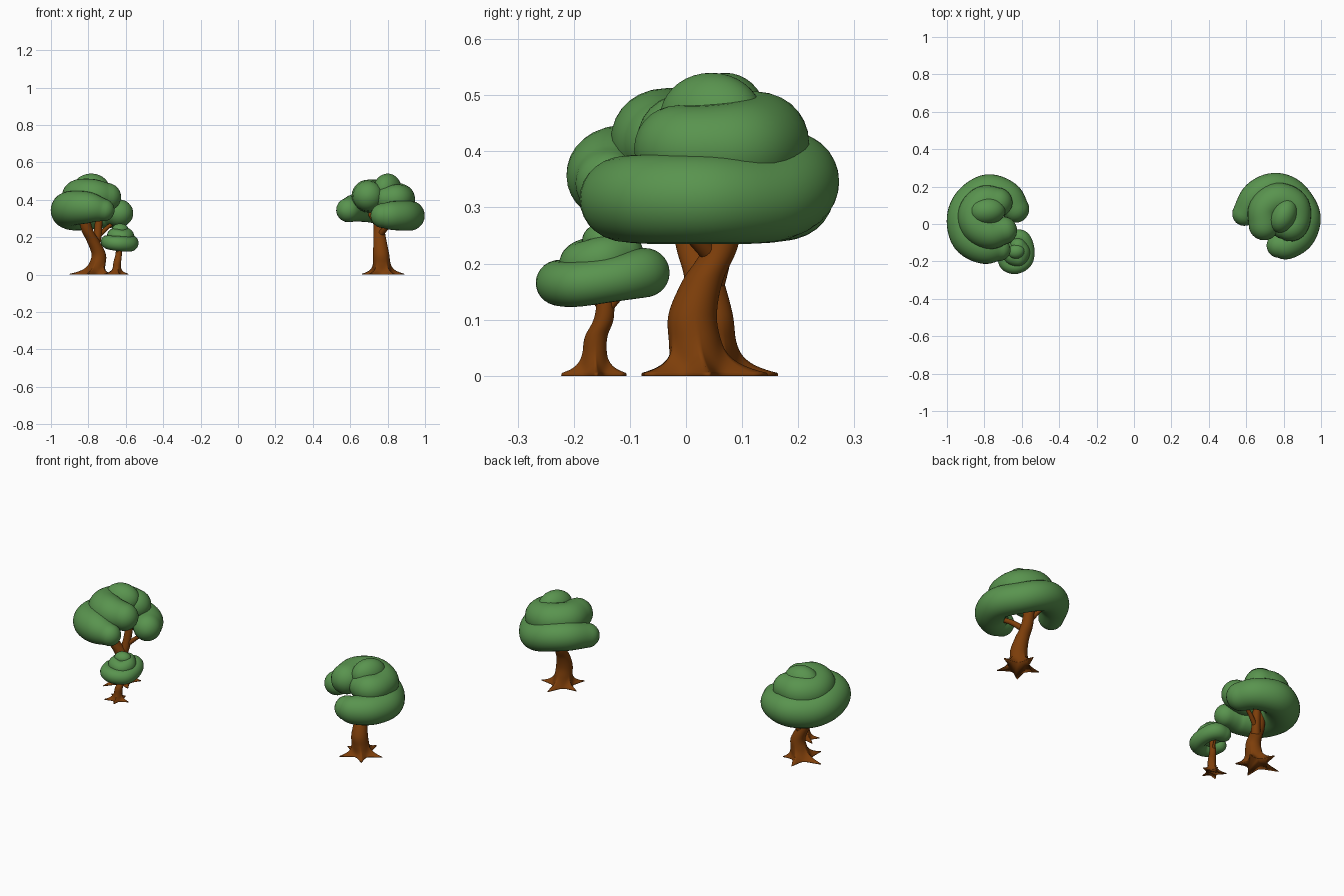
import bpy, bmesh, math
from mathutils import Vector, Matrix


def material(name, rgb):
    m = bpy.data.materials.new(name)
    m.diffuse_color = (*rgb, 1)
    return m


LEAF = material("leaf green", (0.100, 0.295, 0.077))
BARK = material("bark brown", (0.205, 0.048, 0.003))


def finish(name, bm, mat):
    bmesh.ops.recalc_face_normals(bm, faces=bm.faces)
    for f in bm.faces:
        f.smooth = True
    me = bpy.data.meshes.new(name)
    bm.to_mesh(me)
    bm.free()
    me.materials.append(mat)
    ob = bpy.data.objects.new(name, me)
    bpy.context.collection.objects.link(ob)
    return ob


def spline(pts, steps=6):
    """Catmull-Rom through (x, y, z, radius) points."""
    p = [Vector(q) for q in pts]
    p = [2 * p[0] - p[1]] + p + [2 * p[-1] - p[-2]]
    out = []
    for i in range(1, len(p) - 2):
        a, b, c, d = p[i - 1:i + 3]
        for s in range(steps):
            t = s / steps
            out.append(0.5 * (2 * b + (c - a) * t + (2 * a - 5 * b + 4 * c - d) * t * t
                              + (3 * b - a - 3 * c + d) * t ** 3))
    return out + [p[-2]]


def loft(bm, rings):
    rows = [[bm.verts.new(v) for v in r] for r in rings]
    n = len(rows[0])
    for a, b in zip(rows, rows[1:]):
        for j in range(n):
            bm.faces.new((a[j], a[(j + 1) % n], b[(j + 1) % n], b[j]))
    bm.faces.new(rows[0][::-1])
    bm.faces.new(rows[-1])


def tube(name, pts, mat, ref=(0, 0, 1), seg=28):
    """Round-ended sausage along a path with varying radius."""
    s = spline(pts)
    c = [(q.xyz, q.w) for q in s]
    tan = [(c[min(i + 1, len(c) - 1)][0] - c[max(i - 1, 0)][0]).normalized()
           for i in range(len(c))]
    stations = [(p, t, r) for (p, r), t in zip(c, tan)]
    caps = [math.radians(a) for a in (15, 30, 45, 60, 75, 86)]
    p, t, r = stations[0]
    head = [(p - t * r * math.sin(a), t, r * math.cos(a)) for a in reversed(caps)]
    p, t, r = stations[-1]
    tail = [(p + t * r * math.sin(a), t, r * math.cos(a)) for a in caps]
    rings = []
    for p, t, r in head + stations + tail:
        side = t.cross(Vector(ref)).normalized()
        up = side.cross(t)
        rings.append([p + r * (math.cos(k) * side + math.sin(k) * up)
                      for k in (math.tau * j / seg for j in range(seg))])
    bm = bmesh.new()
    loft(bm, rings)
    return finish(name, bm, mat)


def blob(name, loc, size, turn):
    bm = bmesh.new()
    m = (Matrix.Translation(loc) @ Matrix.Rotation(math.radians(turn), 4, 'Z')
         @ Matrix.Diagonal((*size, 1)))
    bmesh.ops.create_uvsphere(bm, u_segments=32, v_segments=18, radius=1, matrix=m)
    return finish(name, bm, LEAF)


def trunk(name, pts, roots, decay, seg=72):
    """Leaning trunk whose foot spreads into pointed roots (angle, length)."""
    rings = []
    for q in spline(pts, 10):
        ring = []
        for j in range(seg):
            a = math.tau * j / seg
            r = q.w
            fall = math.exp(-max(q.z - 0.005, 0) / decay)
            for ang, length in roots:
                d = abs((a - math.radians(ang) + math.pi) % math.tau - math.pi)
                r += length * fall * math.exp(-d / 0.24)
            ring.append(Vector((q.x + r * math.cos(a), q.y + r * math.sin(a), q.z)))
        rings.append(ring)
    bm = bmesh.new()
    loft(bm, rings)
    return finish(name, bm, BARK)


def tree(prefix, foot, roots, decay, branches, lower, upper, top):
    trunk(prefix + "_trunk", foot, roots, decay)
    for i, b in enumerate(branches):
        tube(f"{prefix}_branch_{i + 1}", b, BARK, ref=(0.3, 1, 0), seg=16)
    tube(prefix + "_lower_foliage", lower, LEAF)
    tube(prefix + "_upper_foliage", upper, LEAF)
    blob(prefix + "_top_foliage", *top)


# Large tree on the left
tree("left_tree",
     [(-0.765, 0.045, 0, 0.045), (-0.762, 0.045, 0.02, 0.044), (-0.75, 0.045, 0.06, 0.042),
      (-0.745, 0.045, 0.11, 0.038), (-0.775, 0.03, 0.18, 0.034),
      (-0.81, 0.01, 0.25, 0.031), (-0.83, 0.0, 0.38, 0.025)],
     [(175, 0.09), (250, 0.08), (320, 0.06), (30, 0.05), (100, 0.075)], 0.018,
     [[(-0.765, 0.04, 0.15, 0.026), (-0.75, 0.06, 0.22, 0.022), (-0.74, 0.085, 0.36, 0.018)],
      [(-0.755, 0.055, 0.20, 0.014), (-0.70, 0.075, 0.25, 0.011), (-0.65, 0.085, 0.29, 0.009)]],
     [(-0.72, -0.138, 0.345, 0.06), (-0.80, -0.13, 0.358, 0.084), (-0.885, -0.075, 0.355, 0.092),
      (-0.905, 0.03, 0.342, 0.096), (-0.87, 0.12, 0.328, 0.092), (-0.78, 0.178, 0.33, 0.088),
      (-0.68, 0.15, 0.33, 0.08), (-0.633, 0.08, 0.328, 0.073)],
     [(-0.70, -0.035, 0.415, 0.075), (-0.77, -0.045, 0.42, 0.09), (-0.835, -0.01, 0.42, 0.092),
      (-0.85, 0.06, 0.415, 0.09), (-0.80, 0.115, 0.415, 0.09), (-0.73, 0.115, 0.42, 0.08)],
     ((-0.785, 0.07, 0.46), (0.098, 0.074, 0.08), 5))

# Large tree on the right
tree("right_tree",
     [(0.77, 0.02, 0, 0.045), (0.77, 0.02, 0.02, 0.045), (0.768, 0.015, 0.06, 0.045),
      (0.765, 0.012, 0.11, 0.043), (0.76, 0.03, 0.17, 0.036),
      (0.755, 0.065, 0.24, 0.030), (0.755, 0.09, 0.38, 0.026)],
     [(10, 0.075), (85, 0.08), (165, 0.065), (235, 0.075), (305, 0.07)], 0.018,
     [[(0.757, 0.05, 0.21, 0.017), (0.80, 0.0, 0.26, 0.014), (0.83, -0.05, 0.29, 0.012)],
      [(0.755, 0.065, 0.24, 0.014), (0.715, 0.10, 0.31, 0.012), (0.68, 0.13, 0.35, 0.010)]],
     [(0.59, 0.055, 0.345, 0.065), (0.645, 0.143, 0.36, 0.077), (0.72, 0.19, 0.355, 0.078),
      (0.80, 0.188, 0.333, 0.078), (0.868, 0.14, 0.315, 0.078), (0.918, 0.04, 0.315, 0.08),
      (0.89, -0.06, 0.315, 0.08), (0.82, -0.112, 0.315, 0.076), (0.775, -0.115, 0.315, 0.066)],
     [(0.695, -0.005, 0.42, 0.082), (0.70, 0.08, 0.42, 0.088), (0.77, 0.13, 0.415, 0.09),
      (0.85, 0.10, 0.405, 0.086), (0.868, 0.03, 0.405, 0.077), (0.845, -0.015, 0.405, 0.077),
      (0.80, -0.01, 0.405, 0.07)],
     ((0.80, 0.045, 0.46), (0.068, 0.096, 0.08), -25))

# Small tree in front of the left tree
tree("small_tree",
     [(-0.65, -0.165, 0, 0.024), (-0.65, -0.164, 0.015, 0.023), (-0.648, -0.163, 0.04, 0.021),
      (-0.645, -0.16, 0.07, 0.020), (-0.638, -0.145, 0.11, 0.017), (-0.635, -0.145, 0.19, 0.012)],
     [(5, 0.04), (80, 0.035), (150, 0.05), (215, 0.045), (285, 0.035)], 0.011,
     [[(-0.638, -0.142, 0.115, 0.008), (-0.625, -0.115, 0.145, 0.006),
       (-0.62, -0.09, 0.17, 0.005)],
      [(-0.638, -0.145, 0.115, 0.008), (-0.65, -0.165, 0.14, 0.006),
       (-0.665, -0.185, 0.17, 0.005)]],
     [(-0.698, -0.165, 0.175, 0.036), (-0.68, -0.215, 0.17, 0.038), (-0.63, -0.227, 0.165, 0.04),
      (-0.58, -0.195, 0.163, 0.04), (-0.573, -0.13, 0.172, 0.04),
      (-0.60, -0.078, 0.183, 0.044), (-0.645, -0.073, 0.183, 0.042)],
     [(-0.662, -0.14, 0.21, 0.038), (-0.655, -0.175, 0.205, 0.04), (-0.615, -0.185, 0.198, 0.04),
      (-0.598, -0.15, 0.206, 0.042), (-0.62, -0.118, 0.215, 0.043)],
     ((-0.63, -0.147, 0.24), (0.045, 0.038, 0.033), 10))
